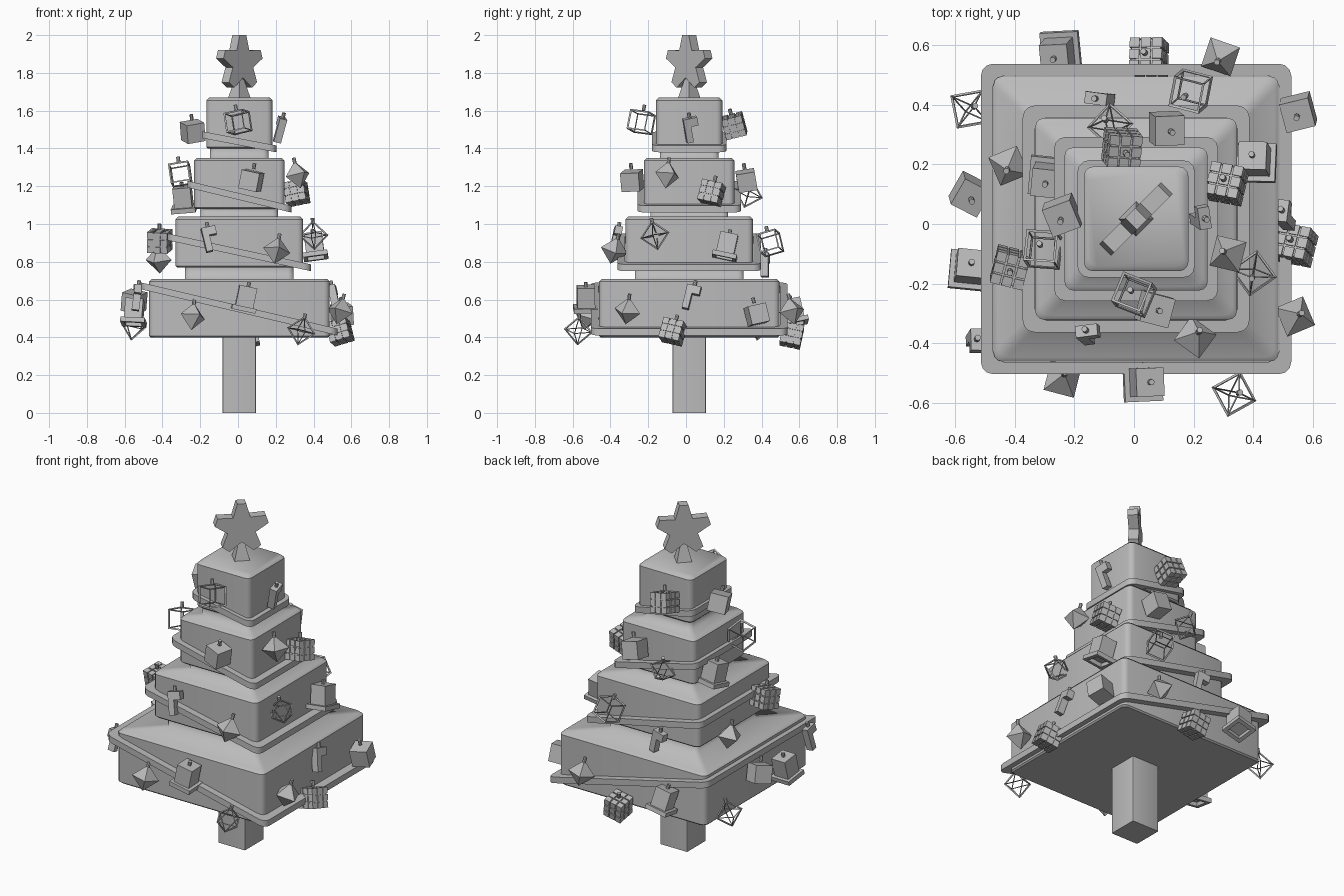
import bpy, bmesh, random
from math import sin, cos, pi, radians, atan2
from mathutils import Matrix, Vector, Euler

random.seed(4)
if "Cube" in bpy.data.objects:
    bpy.data.objects.remove(bpy.data.objects["Cube"])

CENTRE = Vector((0.007, 0.017, 0))

grey = bpy.data.materials.new("plain grey")
grey.use_nodes = True
grey.diffuse_color = (0.5, 0.5, 0.5, 1)
grey.node_tree.nodes["Principled BSDF"].inputs["Base Color"].default_value = grey.diffuse_color


def finish(bm, name, smooth=False):
    bmesh.ops.recalc_face_normals(bm, faces=bm.faces)
    for f in bm.faces:
        f.smooth = smooth
    mesh = bpy.data.meshes.new(name)
    bm.to_mesh(mesh)
    bm.free()
    mesh.materials.append(grey)
    obj = bpy.data.objects.new(name, mesh)
    bpy.context.collection.objects.link(obj)
    return obj


def rounded_square(half, radius, steps=3):
    """Corner-rounded square outline, counter-clockwise."""
    pts = []
    for k in range(4):
        mid = pi / 4 + k * pi / 2
        corner = Vector((cos(mid), sin(mid))) * (half - radius) * 2 ** 0.5
        for i in range(steps + 1):
            a = mid + (i / steps - 0.5) * pi / 2
            pts.append(corner + Vector((cos(a), sin(a))) * radius)
    return pts


def loft(name, sections, radius, slope=0, closed=False, soft=()):
    """Skin square sections (half, z); loops listed in soft stay smooth."""
    bm = bmesh.new()
    loops = [[bm.verts.new(CENTRE + Vector((p.x, p.y, z + slope * p.x)))
              for p in rounded_square(half, radius)] for half, z in sections]
    n = len(loops[0])
    pairs = list(zip(loops, loops[1:]))
    if closed:
        pairs.append((loops[-1], loops[0]))
    else:
        bm.faces.new(loops[0])
        bm.faces.new(loops[-1])
    for a, b in pairs:
        for i in range(n):
            j = (i + 1) % n
            bm.faces.new((a[i], a[j], b[j], b[i]))
    for k, loop in enumerate(loops):
        if k not in soft:
            for i in range(n):
                bm.edges.get((loop[i], loop[(i + 1) % n])).smooth = False
    return finish(bm, name, True)


def box(bm, size, at=(0, 0, 0)):
    bmesh.ops.create_cube(bm, size=1, matrix=Matrix.Translation(at) @ Matrix.Diagonal((*size, 1)))


# Trunk
loft("trunk", [(0.088, 0), (0.088, 0.42)], 0.004)

# Foliage tiers: half width, neck half width, neck base, wall base, wall top
tiers = [(0.478, 0.478, 0.4, 0.4, 0.71), (0.338, 0.288, 0.7, 0.77, 1.04),
         (0.24, 0.205, 1.03, 1.08, 1.35), (0.175, 0.155, 1.34, 1.4, 1.67)]
sections, soft = [], []
for half, neck, base, wall, top in tiers:
    if neck < half:
        soft.append(len(sections))
        sections += [(neck, base + 0.01), (neck, wall)]
    sections += [(half - 0.008, wall), (half, wall + 0.008), (half, top - 0.015), (half - 0.015, top)]
    soft.append(len(sections) - 1)
loft("foliage", sections, 0.03, soft=soft)

# Slanted garland bands: outer half width, middle height, slope
for i, (half, z, slope) in enumerate([(0.52, 0.55, -0.235), (0.38, 0.85, -0.215),
                                      (0.275, 1.145, -0.24), (0.197, 1.435, -0.19)]):
    inner, h = half - 0.04, 0.018
    loft("garland_%d" % (i + 1), [(half, z - h), (half, z + h), (inner, z + h), (inner, z - h)],
         0.04, slope, closed=True)

# Star topper on its stand
bm = bmesh.new()
outline = []
for k in range(5):
    a = pi / 2 + k * 2 * pi / 5
    out, side = Vector((cos(a), 0, sin(a))), Vector((-sin(a), 0, cos(a)))
    outline += [out * 0.146 - side * 0.024, out * 0.146 + side * 0.024]
    b = a + pi / 5
    outline.append(Vector((cos(b), 0, sin(b))) * 0.08)
face = bm.faces.new([bm.verts.new(p + Vector((0, -0.028, 0))) for p in outline])
grown = bmesh.ops.extrude_face_region(bm, geom=[face])
bmesh.ops.translate(bm, vec=(0, 0.056, 0), verts=[v for v in grown["geom"] if isinstance(v, bmesh.types.BMVert)])
star = finish(bm, "star")
star.location = CENTRE + Vector((0, 0, 1.854))
star.rotation_euler.z = pi / 4

bm = bmesh.new()
bmesh.ops.create_cone(bm, cap_ends=True, segments=4, radius1=0.062, radius2=0.02, depth=0.12)
stand = finish(bm, "star_stand")
stand.location = CENTRE + Vector((0, 0, 1.72))


# Ornament shapes
def cube(bm):
    box(bm, (0.1, 0.1, 0.1))


def diamond(bm):
    bmesh.ops.create_uvsphere(bm, u_segments=4, v_segments=2, radius=0.074)


def grooved_cube(bm):
    box(bm, (0.1, 0.1, 0.1))
    steps = (-0.039, 0, 0.039)
    for x in steps:
        for y in steps:
            for z in steps:
                if x or y or z:
                    box(bm, (0.033, 0.033, 0.033), (x, y, z))


def hat(bm):
    box(bm, (0.095, 0.095, 0.11), (0, 0, 0.015))
    for s in (-1, 1):
        box(bm, (0.13, 0.022, 0.025), (0, s * 0.054, -0.05))
        box(bm, (0.022, 0.086, 0.025), (s * 0.054, 0, -0.05))


def cane(bm):
    box(bm, (0.035, 0.04, 0.13), (-0.02, 0, 0))
    box(bm, (0.04, 0.04, 0.045), (0.0175, 0, 0.0425))


def wire(obj):
    mod = obj.modifiers.new("struts", "WIREFRAME")
    mod.thickness = 0.013
    mod.use_even_offset = False
    mod.use_relative_offset = False


# Ornament positions by kind
places = {
    "cube": (cube, [(0.55, 0.375, 0.52), (-0.55, 0.1, 0.59), (0.07, -0.285, 1.23),
                    (0.11, 0.32, 1.23), (-0.24, 0.03, 1.49)]),
    "diamond": (diamond, [(-0.24, -0.52, 0.51), (0.54, -0.31, 0.54), (0.29, 0.56, 0.54),
                          (0.205, -0.38, 0.86), (-0.42, 0.195, 0.81), (0.315, -0.1, 1.26)]),
    "grooved_cube": (grooved_cube, [(0.54, -0.07, 0.43), (0.05, 0.56, 0.41), (-0.415, -0.145, 0.91),
                                    (0.31, 0.135, 1.165), (-0.04, 0.255, 1.52)]),
    "hat": (hat, [(0.04, -0.53, 0.6), (-0.255, 0.57, 0.53), (-0.55, -0.145, 0.53),
                  (0.405, 0.215, 0.88), (-0.29, 0.15, 1.13)]),
    "cane": (cane, [(0.51, 0.03, 0.61), (-0.535, -0.4, 0.61), (-0.145, -0.37, 0.92),
                    (-0.115, 0.42, 0.78), (0.22, 0.03, 1.5)]),
    "wire_cube": (cube, [(0.19, 0.445, 0.9), (-0.305, -0.085, 1.265), (0, -0.237, 1.54)]),
    "wire_diamond": (diamond, [(0.335, -0.57, 0.435), (-0.55, 0.385, 0.46), (0.4, -0.165, 0.94),
                               (-0.08, 0.33, 1.16)]),
}
for kind, (build, spots) in places.items():
    for i, spot in enumerate(spots):
        bm = bmesh.new()
        build(bm)
        obj = finish(bm, "%s_ornament_%d" % (kind, i + 1))
        if kind.startswith("wire"):
            wire(obj)
        # Turn the front to the nearest wall's outward side, then tip it a little
        x, y, z = spot
        wall = round(atan2(y, x) / (pi / 2)) * pi / 2 + pi / 2
        spin = 0.15 if kind in ("cane", "hat") else 0.6
        tip = random.choice((-1, 1)) * radians(12)
        turn = Euler((random.uniform(-0.3, 0.3), tip, wall + random.uniform(-spin, spin)))
        obj.location, obj.rotation_euler = spot, turn
        # Hanging loop
        bm = bmesh.new()
        bmesh.ops.create_cone(bm, cap_ends=True, segments=8, radius1=0.01, radius2=0.01, depth=0.03,
                              matrix=Matrix.Translation((0, 0, 0.078)))
        cap = finish(bm, "%s_hanger_%d" % (kind, i + 1))
        cap.location, cap.rotation_euler = spot, turn
